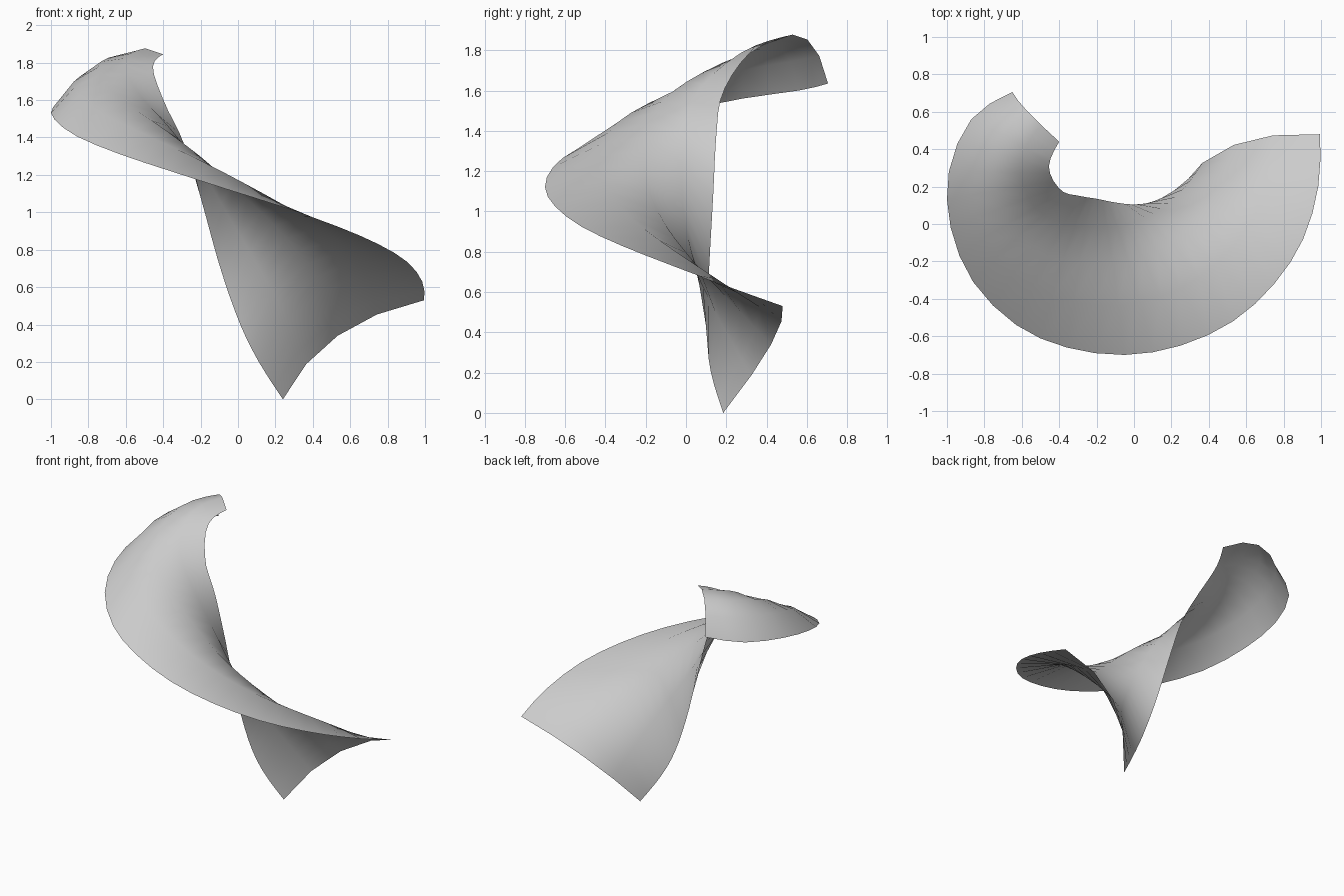
import bpy, bmesh
from mathutils import Vector

if "Cube" in bpy.data.objects:
    bpy.data.objects.remove(bpy.data.objects["Cube"])

# Ribbon rails, from the low right end to the high left end
OUTER = [(.995, .48, .53), (.985, .20, .63), (.905, -.08, .735), (.75, -.32, .83),
         (.53, -.52, .925), (.25, -.65, 1.025), (-.05, -.70, 1.12),
         (-.36, -.66, 1.22), (-.63, -.54, 1.31), (-.86, -.31, 1.405),
         (-.98, -.02, 1.495), (-.99, .28, 1.56), (-.87, .56, 1.60), (-.65, .705, 1.635)]
INNER = [(.24, .185, 0), (.10, .12, .22), (0, .105, .43), (-.10, .115, .72),
         (-.20, .135, 1.08), (-.29, .15, 1.37), (-.39, .18, 1.58),
         (-.455, .30, 1.77), (-.40, .44, 1.845)]
# Offset of the arched middle from the straight line between the rails
ARCH = [(-.085, .09, .075), (-.06, .11, .185), (0, .07, .175),
        (-.02, 0, .14), (-.045, .03, .113)]
SECTIONS, ACROSS = 26, 4


def spline(points, t):
    """Point at t (0..1) on a smooth curve through the points."""
    p = [Vector(q) for q in points]
    p = [p[0] * 2.5 - p[1] * 2 + p[2] * .5] + p + [p[-1] * 2.5 - p[-2] * 2 + p[-3] * .5]
    s = t * (len(points) - 1)
    i = min(int(s), len(points) - 2)
    u = s - i
    a, b, c, d = p[i:i + 4]
    return .5 * (2 * b + (c - a) * u + (2 * a - 5 * b + 4 * c - d) * u ** 2
                 + (3 * b - a - 3 * c + d) * u ** 3)


# Loft arched cross-sections along the two rails
bm = bmesh.new()
rows = []
for k in range(SECTIONS + 1):
    t = k / SECTIONS
    a, b, h = spline(INNER, t), spline(OUTER, t), spline(ARCH, t)
    rows.append([bm.verts.new(a.lerp(b, v) + h * 4 * v * (1 - v))
                 for v in (j / ACROSS for j in range(ACROSS + 1))])
for r, s in zip(rows, rows[1:]):
    for j in range(ACROSS):
        bm.faces.new((r[j], r[j + 1], s[j + 1], s[j])).smooth = True

mesh = bpy.data.meshes.new("twisted_ribbon")
bm.to_mesh(mesh)
bm.free()
ribbon = bpy.data.objects.new("twisted_ribbon", mesh)
bpy.context.collection.objects.link(ribbon)
